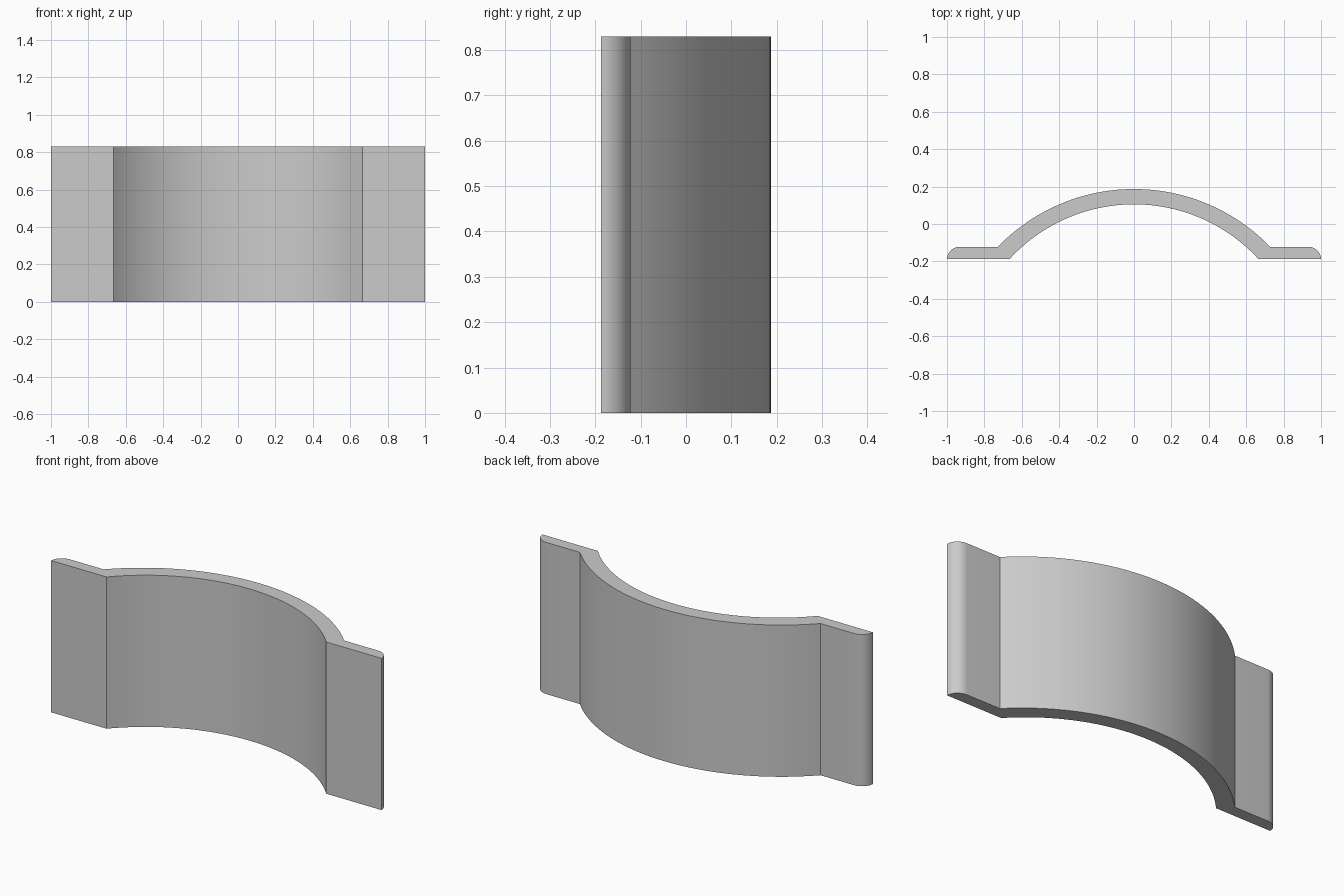
import bpy, bmesh, math
from mathutils import Vector

cube = bpy.data.objects.get("Cube")
if cube:
    bpy.data.objects.remove(cube, do_unlink=True)

HEIGHT = 0.83
FRONT, FLANGE_BACK = -0.187, -0.122
OUTER_APEX, INNER_APEX = 0.187, 0.105
OUTER_HALF, INNER_HALF = 0.728, 0.665
ROUND_START = 0.93

grey = bpy.data.materials.new("grey")
grey.use_nodes = True
colour = (0.6, 0.6, 0.6, 1)
grey.diffuse_color = colour
grey.node_tree.nodes["Principled BSDF"].inputs["Base Color"].default_value = colour


def arch(half, base, apex, steps=48):
    """Arc points from +half to -half, passing through the apex."""
    rise = apex - base
    radius = (half ** 2 + rise ** 2) / (2 * rise)
    sweep = math.asin(half / radius)
    angles = [sweep * (1 - 2 * i / steps) for i in range(steps + 1)]
    return [(radius * math.sin(a), apex - radius + radius * math.cos(a)) for a in angles]


def rounded_end(steps=12):
    """Rounded outer corner of the left flange, front to back."""
    angles = [math.pi / 2 * i / steps for i in range(steps + 1)]
    return [(ROUND_START + (1 - ROUND_START) * math.cos(a),
             FRONT + (FLANGE_BACK - FRONT) * math.sin(a)) for a in angles]


# Closed cross-section of the arch and both flanges
end = rounded_end()
profile = end + arch(OUTER_HALF, FLANGE_BACK, OUTER_APEX)
profile += [(-x, y) for x, y in reversed(end)]
profile += reversed(arch(INNER_HALF, FRONT, INNER_APEX))

# Extrude the cross-section upwards
bm = bmesh.new()
base = bm.faces.new([bm.verts.new((x, y, 0)) for x, y in profile])
extruded = bmesh.ops.extrude_face_region(bm, geom=[base], use_keep_orig=True)
top = [v for v in extruded["geom"] if isinstance(v, bmesh.types.BMVert)]
bmesh.ops.translate(bm, verts=top, vec=Vector((0, 0, HEIGHT)))
bmesh.ops.recalc_face_normals(bm, faces=bm.faces)
mesh = bpy.data.meshes.new("arched_bracket")
bm.to_mesh(mesh)
bm.free()
mesh.materials.append(grey)

bracket = bpy.data.objects.new("arched_bracket", mesh)
bpy.context.collection.objects.link(bracket)
bpy.ops.object.select_all(action="DESELECT")
bracket.select_set(True)
bpy.context.view_layer.objects.active = bracket
bpy.ops.object.shade_smooth_by_angle(angle=math.radians(30))
